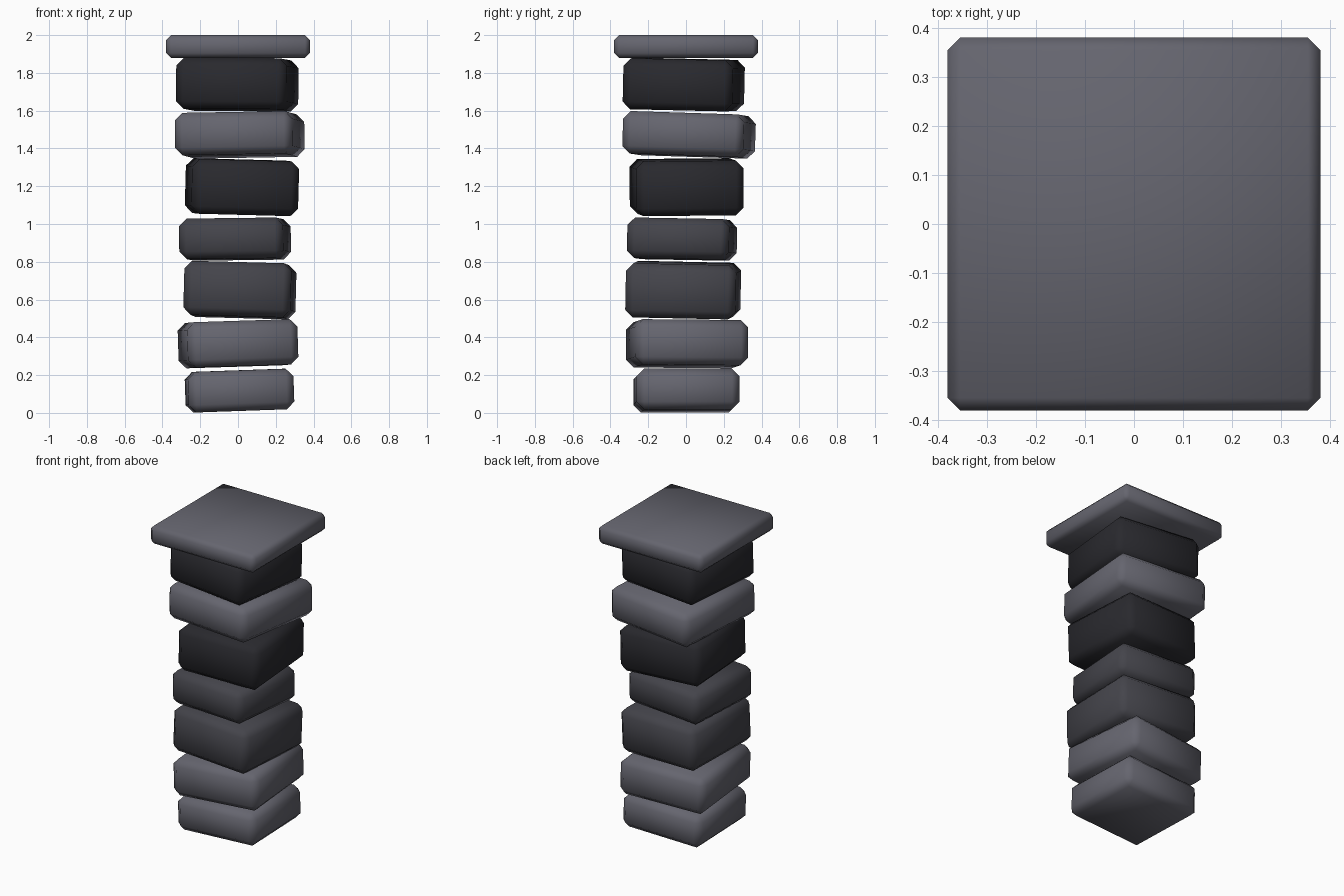
import bpy
from math import radians

if "Cube" in bpy.data.objects:
    bpy.data.objects.remove(bpy.data.objects["Cube"])


def material(name, rgb):
    m = bpy.data.materials.new(name)
    m.diffuse_color = (*rgb, 1)
    m.use_nodes = True
    m.node_tree.nodes["Principled BSDF"].inputs["Base Color"].default_value = m.diffuse_color
    return m


LIGHT = material("light_stone", (0.13, 0.13, 0.158))
MID = material("mid_stone", (0.058, 0.058, 0.07))
DARK = material("dark_stone", (0.022, 0.022, 0.027))


def slab(name, size, loc, rot, bevel, mat):
    """Chamfered, slightly tilted stone block with soft shading."""
    bpy.ops.mesh.primitive_cube_add(size=1, location=loc)
    ob = bpy.context.object
    ob.name = name
    ob.scale = size
    bpy.ops.object.transform_apply(location=False, rotation=False, scale=True)
    ob.rotation_euler = [radians(a) for a in rot]
    mod = ob.modifiers.new("chamfer", 'BEVEL')
    mod.width = bevel
    mod.segments = 1
    ob.data.materials.append(mat)
    bpy.ops.object.shade_smooth()
    return ob


# Stacked blocks, bottom to top: size, centre, tilt in degrees, material
blocks = [
    ((0.56, 0.545, 0.215), (0.008, 0.002, 0.118), (0, -2, 2), LIGHT),
    ((0.587, 0.60, 0.24), (0.0, 0.006, 0.366), (-0.5, -1.8, 5.5), LIGHT),
    ((0.568, 0.585, 0.287), (0.01, -0.015, 0.65), (-1.2, 1.5, -3), MID),
    ((0.553, 0.542, 0.215), (-0.016, -0.021, 0.92), (-1, -0.7, -5), MID),
    ((0.567, 0.57, 0.29), (0.021, 0.003, 1.195), (0.5, 1.5, 4), DARK),
    ((0.625, 0.645, 0.225), (0.009, 0.016, 1.472), (-1.8, -1, -6.5), LIGHT),
    ((0.59, 0.585, 0.27), (-0.004, -0.012, 1.738), (-1.3, 0.3, -7), DARK),
]
for i, (size, loc, rot, mat) in enumerate(blocks, 1):
    slab(f"block_{i}", size, loc, rot, 0.04, mat)

# Flat square capstone
slab("capstone", (0.76, 0.76, 0.12), (0, 0, 1.94), (0, 0, 0), 0.025, LIGHT)
